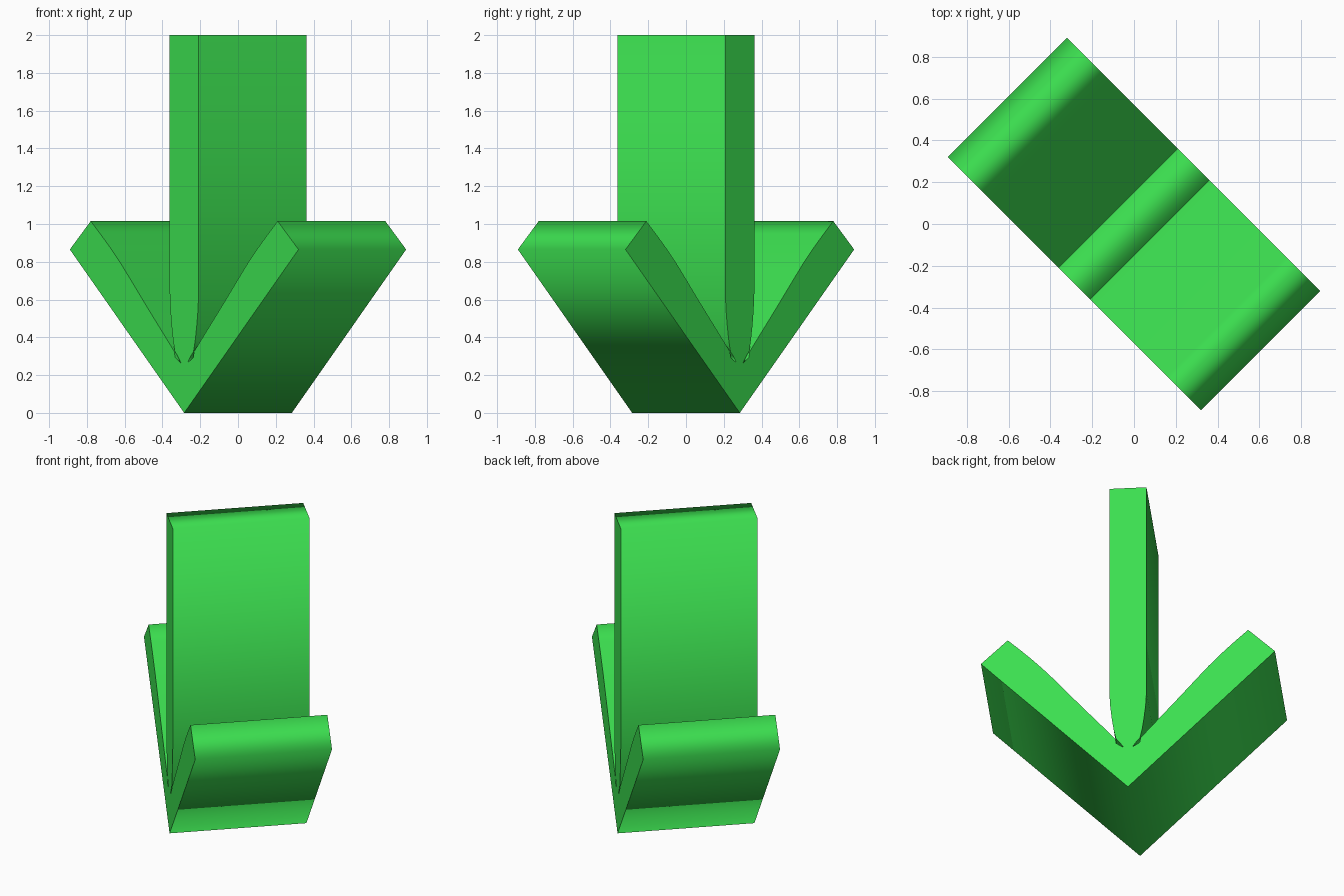
import bpy, bmesh, math
from mathutils import Vector, Matrix

if "Cube" in bpy.data.objects:
    bpy.data.objects.remove(bpy.data.objects["Cube"])

DEPTH = 0.403  # half thickness of the extrusion

# Right half of the arrow profile (u, z), from the tip up around to the shaft top
half = [(0.856, 0.865), (0.70, 1.015), (0.625, 0.945), (0.55, 0.871),
        (0.47, 0.786), (0.392, 0.695), (0.31, 0.598), (0.23, 0.505), (0.15, 0.413),
        (0.074, 0.325), (0.068, 0.293), (0.025, 0.265), (0.05, 0.302),
        (0.070, 0.325), (0.083, 0.385), (0.094, 0.46), (0.103, 0.54),
        (0.108, 0.63), (0.108, 2.0)]
outline = [(0, 0)] + half + [(-u, z) for u, z in reversed(half)]

# Extrude the profile, caps flat and walls smooth
bm = bmesh.new()
front = [bm.verts.new((u, -DEPTH, z)) for u, z in outline]
back = [bm.verts.new((u, DEPTH, z)) for u, z in outline]
caps = [bm.faces.new(front), bm.faces.new(back[::-1])]
n = len(outline)
for i in range(n):
    j = (i + 1) % n
    bm.faces.new((front[i], back[i], back[j], front[j])).smooth = True
for cap in caps:
    for e in cap.edges:
        e.smooth = False

# Turn the arrow so its width runs diagonally
bmesh.ops.rotate(bm, verts=bm.verts, cent=Vector(),
                 matrix=Matrix.Rotation(math.radians(-45), 3, 'Z'))

# Fill the concave caps with triangles (needs valid normals first)
bm.normal_update()
bmesh.ops.triangulate(bm, faces=caps, ngon_method='EAR_CLIP')

mesh = bpy.data.meshes.new("down_arrow")
bm.to_mesh(mesh)
bm.free()
arrow = bpy.data.objects.new("down_arrow", mesh)
bpy.context.collection.objects.link(arrow)

# Green material
mat = bpy.data.materials.new("green")
mat.diffuse_color = (0.045, 0.74, 0.08, 1)
mat.use_nodes = True
mat.node_tree.nodes["Principled BSDF"].inputs["Base Color"].default_value = mat.diffuse_color
mesh.materials.append(mat)
